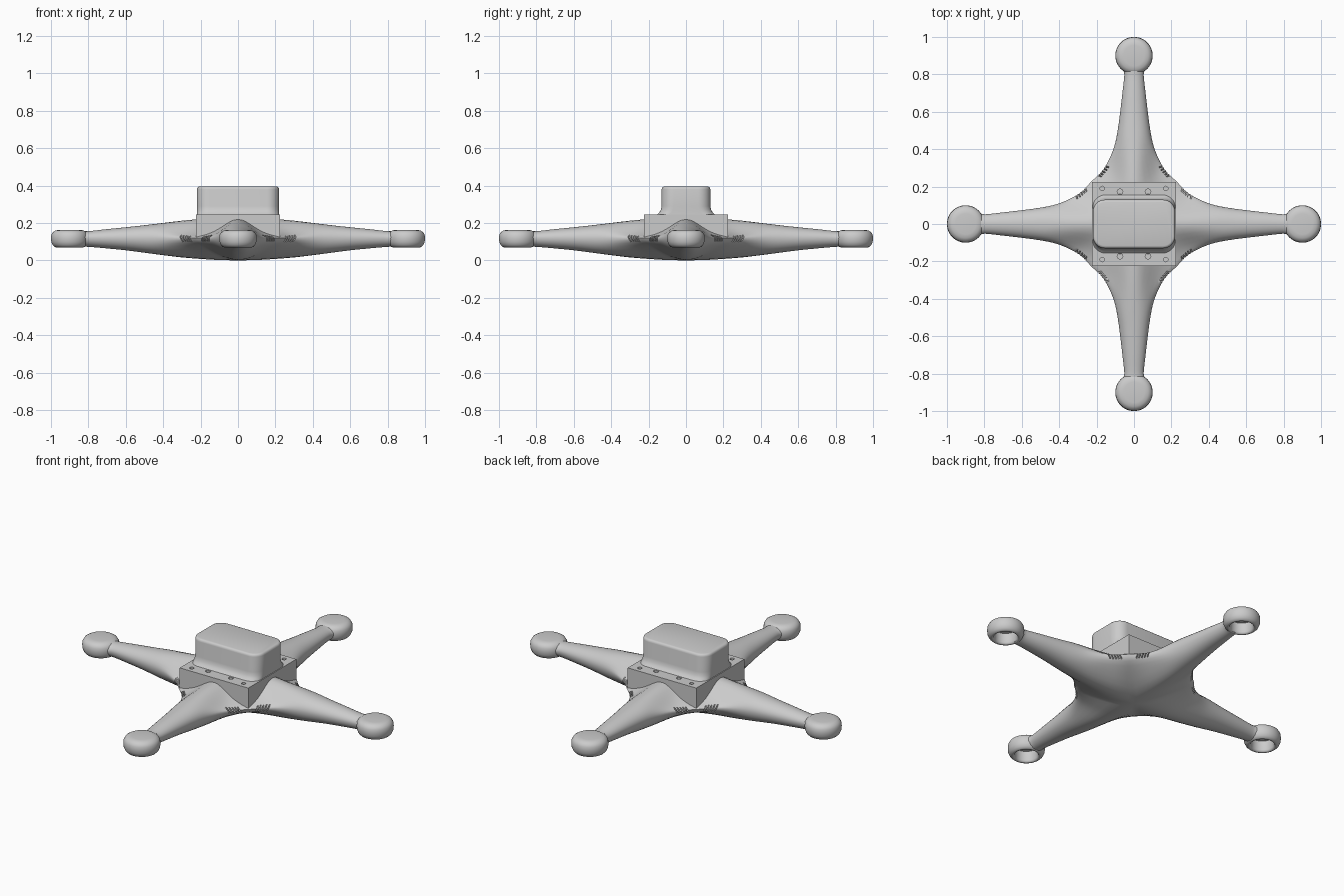
import bpy, bmesh, math
from mathutils import Matrix, Vector

if "Cube" in bpy.data.objects:
    bpy.data.objects.remove(bpy.data.objects["Cube"])


def make(name, bm, angle=40):
    bmesh.ops.recalc_face_normals(bm, faces=bm.faces)
    me = bpy.data.meshes.new(name)
    bm.to_mesh(me)
    bm.free()
    ob = bpy.data.objects.new(name, me)
    bpy.context.collection.objects.link(ob)
    smooth(ob, angle)
    return ob


def smooth(ob, angle):
    bpy.ops.object.select_all(action='DESELECT')
    ob.select_set(True)
    bpy.context.view_layer.objects.active = ob
    bpy.ops.object.shade_smooth_by_angle(angle=math.radians(angle))


def cut(ob, cutter, angle):
    m = ob.modifiers.new("cut", 'BOOLEAN')
    m.operation = 'DIFFERENCE'
    m.solver = 'EXACT'
    m.object = cutter
    bpy.context.view_layer.objects.active = ob
    bpy.ops.object.modifier_apply(modifier=m.name)
    bpy.data.objects.remove(cutter, do_unlink=True)
    smooth(ob, angle)


def loft(bm, rings, cap_start=True, cap_end=True):
    rows = [[bm.verts.new(p) for p in r] for r in rings]
    n = len(rows[0])
    for a, b in zip(rows, rows[1:]):
        for i in range(n):
            j = (i + 1) % n
            bm.faces.new((a[i], a[j], b[j], b[i]))
    if cap_start:
        bm.faces.new(rows[0])
    if cap_end:
        bm.faces.new(rows[-1])


# Arm stations: centre x, edge x, edge y, bottom z, top z
ST = [(0, .228, .228, .0, .225), (.1, .262, .190, .002, .225),
      (.2, .31, .152, .008, .221), (.3, .37, .122, .016, .212),
      (.4, .435, .1, .028, .2), (.5, .515, .085, .041, .188),
      (.6, .605, .073, .054, .177), (.7, .7, .062, .064, .167),
      (.78, .78, .053, .071, .158), (.81, .81, .053, .073, .156),
      (.835, .835, .062, .074, .156)]
EDGE_Z = .12


def station(u):
    """Smooth interpolation through the arm stations."""
    i = min(int(u), len(ST) - 2)
    t = u - i
    p1, p2 = Vector(ST[i]), Vector(ST[i + 1])
    p0 = Vector(ST[i - 1]) if i else 2 * p1 - p2
    p3 = Vector(ST[i + 2]) if i + 2 < len(ST) else 2 * p2 - p1
    return .5 * (2 * p1 + (p2 - p0) * t + (2 * p0 - 5 * p1 + 4 * p2 - p3) * t * t
                 + (3 * p1 - p0 - 3 * p2 + p3) * t ** 3)


def section(u):
    """Closed ring: rounded on the arm, bell shaped near the hub."""
    c, ex, ey, zb, zt = station(u)
    k = min(1, max(0, (.5 - c) / .35))
    w = k * k * (3 - 2 * k)
    ring, n = [], 32
    for i in range(n):
        a = 2 * math.pi * i / n
        v, ell = math.sin(a), abs(math.cos(a))
        if ell < 1e-6:
            ell = 0
        bell = (1 + math.cos(math.pi * v)) / 2
        up = math.cos(a) > 0
        m = w * (.75 if up else .4)
        f = (1 - m) * ell + m * bell
        x = c + (ex - c) * abs(v)
        ring.append((x, ey * v, EDGE_Z + f * ((zt if up else zb) - EDGE_Z)))
    return ring


# Four-armed shell
bm = bmesh.new()
for q in range(4):
    part = bmesh.new()
    loft(part, [section(k / 3) for k in range((len(ST) - 1) * 3 + 1)], cap_start=False)
    part.transform(Matrix.Rotation(q * math.pi / 2, 4, 'Z'))
    tmp = bpy.data.meshes.new("tmp")
    part.to_mesh(tmp)
    part.free()
    bm.from_mesh(tmp)
    bpy.data.meshes.remove(tmp)
bmesh.ops.remove_doubles(bm, verts=bm.verts, dist=1e-4)
shell = make("arm_shell", bm, 60)

# Slanted cooling slots cut into the edge between arms
bm = bmesh.new()
for q in range(4):
    for side in (1, -1):
        for k in range(5):
            u = 1.0 + k * .24
            p, d = station(u), station(u + .01) - station(u - .01)
            m = (Matrix.Rotation(q * math.pi / 2, 4, 'Z')
                 @ Matrix.Translation((p[1], side * p[2], EDGE_Z + .003))
                 @ Matrix.Rotation(math.atan2(side * d[2], d[1]), 4, 'Z')
                 @ Matrix.Rotation(math.radians(28), 4, 'Y')
                 @ Matrix.Diagonal((.006, .036, .05, 1)))
            bmesh.ops.create_cube(bm, size=1, matrix=m)
cut(shell, make("slot_cutter", bm), 60)

# Square hub plate with screw holes
bm = bmesh.new()
bmesh.ops.create_cube(bm, size=1, matrix=Matrix.Translation((0, 0, .185))
                      @ Matrix.Diagonal((.45, .45, .12, 1)))
plate = make("hub_plate", bm, 30)
bm = bmesh.new()
for sx in (1, -1):
    for sy in (1, -1):
        for x, y, r in ((.17, .19, .012), (.075, .172, .015)):
            bmesh.ops.create_cone(bm, cap_ends=True, segments=16, radius1=r, radius2=r,
                                  depth=.03, matrix=Matrix.Translation((sx * x, sy * y, .245)))
cut(plate, make("hole_cutter", bm), 30)


# Rounded top housing with a flared foot along its long sides
def rounded(z, hx, hy, r):
    pts = []
    for q, (sx, sy) in enumerate(((1, 1), (-1, 1), (-1, -1), (1, -1))):
        for k in range(9):
            a = (q + k / 8) * math.pi / 2
            pts.append((sx * (hx - r) + r * math.cos(a), sy * (hy - r) + r * math.sin(a), z))
    return pts


bm = bmesh.new()
loft(bm, [rounded(*l) for l in (
    (.24, .22, .16, .065), (.247, .22, .153, .065), (.257, .22, .142, .065),
    (.27, .22, .135, .065), (.29, .22, .13, .065), (.38, .22, .13, .065),
    (.388, .218, .128, .063), (.393, .213, .123, .058), (.395, .206, .116, .051))])
make("top_housing", bm, 40)

# Motor pods: rounded cups, open underneath
PROFILE = [(.055, .163), (.075, .16), (.09, .151), (.098, .137), (.1, .118), (.098, .098),
           (.091, .082), (.082, .073), (.074, .07), (.067, .073), (.063, .082), (.062, .135)]
for q, name in enumerate(("right", "back", "left", "front")):
    bm = bmesh.new()
    loft(bm, [[(r * math.cos(a * math.pi / 24), r * math.sin(a * math.pi / 24), z)
               for a in range(48)] for r, z in PROFILE])
    bm.transform(Matrix.Rotation(q * math.pi / 2, 4, 'Z') @ Matrix.Translation((.9, 0, 0)))
    make(name + "_motor_pod", bm, 45)
